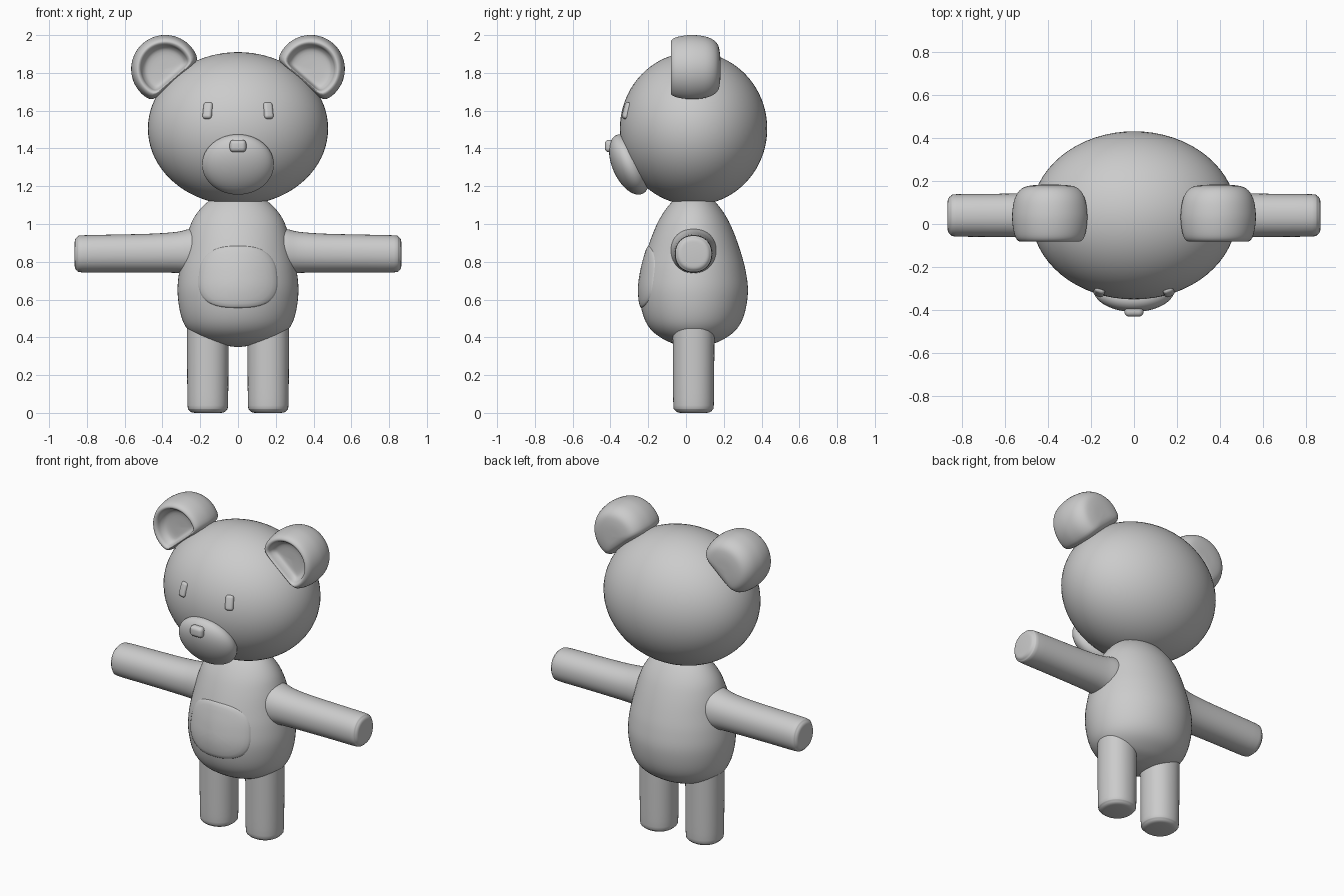
import bpy, bmesh, math
from mathutils import Vector, Matrix

if "Cube" in bpy.data.objects:
    bpy.data.objects.remove(bpy.data.objects["Cube"])

CY = 0.04  # depth of the body axis
grey = bpy.data.materials.new("plain_grey")
grey.diffuse_color = (0.6, 0.6, 0.6, 1)
grey.use_nodes = True
grey.node_tree.nodes["Principled BSDF"].inputs["Base Color"].default_value = grey.diffuse_color


def finish(name, bm, angle=50):
    bmesh.ops.recalc_face_normals(bm, faces=bm.faces[:])
    me = bpy.data.meshes.new(name)
    bm.to_mesh(me)
    bm.free()
    ob = bpy.data.objects.new(name, me)
    bpy.context.collection.objects.link(ob)
    me.materials.append(grey)
    bpy.ops.object.select_all(action='DESELECT')
    ob.select_set(True)
    bpy.context.view_layer.objects.active = ob
    bpy.ops.object.shade_smooth_by_angle(angle=math.radians(angle))
    return ob


def loft(name, rings):
    """Skin a list of closed rings and cap both ends."""
    bm = bmesh.new()
    vs = [[bm.verts.new(p) for p in r] for r in rings]
    n = len(vs[0])
    for a, b in zip(vs, vs[1:]):
        for i in range(n):
            j = (i + 1) % n
            bm.faces.new((a[i], a[j], b[j], b[i]))
    bm.faces.new(vs[0])
    bm.faces.new(vs[-1])
    return finish(name, bm)


def smooth_path(pts, steps=5):
    """Catmull-Rom resampling of a short profile."""
    P = [Vector(p) for p in pts]
    P = [2 * P[0] - P[1]] + P + [2 * P[-1] - P[-2]]
    out = []
    for a, b, c, d in zip(P, P[1:], P[2:], P[3:]):
        for k in range(steps):
            t = k / steps
            out.append(0.5 * (2 * b + (c - a) * t + (2 * a - 5 * b + 4 * c - d) * t * t
                              + (3 * b - a - 3 * c + d) * t ** 3))
    return out + [P[-2]]


def unit(n=48, e=2.0):
    """Unit superellipse outline."""
    out = []
    for i in range(n):
        c, s = math.cos(2 * math.pi * i / n), math.sin(2 * math.pi * i / n)
        k = (abs(c) ** e + abs(s) ** e) ** (-1 / e)
        out.append((c * k, s * k))
    return out


def ellipsoid(name, loc, radii, tilt=0.0):
    bm = bmesh.new()
    bmesh.ops.create_uvsphere(bm, u_segments=64, v_segments=40, radius=1)
    bm.transform(Matrix.Translation(loc) @ Matrix.Rotation(tilt, 4, 'X') @ Matrix.Diagonal((*radii, 1)))
    return finish(name, bm)


def rounded_box(name, loc, size, bevel, tilt=0.0, turn=0.0):
    bm = bmesh.new()
    bmesh.ops.create_cube(bm, size=1)
    bm.transform(Matrix.Diagonal((*size, 1)))
    bmesh.ops.bevel(bm, geom=bm.edges[:], offset=bevel, segments=5, profile=0.5, affect='EDGES')
    bm.transform(Matrix.Translation(loc) @ Matrix.Rotation(turn, 4, 'Z') @ Matrix.Rotation(tilt, 4, 'X'))
    return finish(name, bm)


# Head, muzzle and nose
ellipsoid("head", (0, CY, 1.505), (0.477, 0.39, 0.405))
ellipsoid("muzzle", (0, -0.30, 1.315), (0.19, 0.09, 0.17), math.radians(24))
rounded_box("nose", (0, -0.405, 1.413), (0.088, 0.05, 0.066), 0.022)

# Body: (height, half width, half depth)
body = smooth_path([(0.35, 0.02, 0.02), (0.36, 0.09, 0.08), (0.385, 0.19, 0.15), (0.44, 0.265, 0.225),
                    (0.52, 0.303, 0.268), (0.64, 0.32, 0.288), (0.75, 0.311, 0.276), (0.85, 0.29, 0.25),
                    (0.95, 0.266, 0.215), (1.03, 0.235, 0.178), (1.10, 0.18, 0.13), (1.16, 0.10, 0.07)])
loft("body", [[(rx * c, CY + ry * s, z) for c, s in unit(64)] for z, rx, ry in body])


def belly_y(x, z):
    """Front surface of the body."""
    for (z0, a0, b0), (z1, a1, b1) in zip(body, body[1:]):
        if z0 <= z <= z1:
            t = (z - z0) / (z1 - z0)
            a, b = a0 + (a1 - a0) * t, b0 + (b1 - b0) * t
            return CY - b * math.sqrt(max(0, 1 - (x / a) ** 2))


# Tummy patch, a thin raised panel following the belly
patch = []
for s, h in [(1, -0.008), (0.99, 0.001), (0.95, 0.005), (0.85, 0.007), (0.7, 0.007), (0.5, 0.007),
             (0.3, 0.007), (0.1, 0.007), (0.01, 0.007)]:
    ring = []
    for u, v in unit(64, 2.7):
        x, z = 0.21 * s * u * (1 - 0.06 * v), 0.72 + 0.165 * s * v
        ring.append((x, belly_y(x, z) - h, z))
    patch.append(ring)
loft("tummy_patch", patch)

# Ear outline: a circle with a softened flat side towards the head
EAR = Vector((0.385, 0, 1.82))
out_dir = math.radians(131 - 90)


def ear_outline(n=64):
    pts = []
    for i in range(n):
        t = 2 * math.pi * i / n
        r = 0.18
        d = -math.cos(t)
        if d > 0:
            r = (r ** -9 + (0.085 / max(d, 0.05)) ** -9) ** (-1 / 9)
        pts.append((r * math.sin(t + out_dir), r * math.cos(t + out_dir)))
    return pts


# Ear rings: (scale, depth) from the back, round the rim, into the dished front
ear_rings = smooth_path([(0.02, 0.183), (0.45, 0.18), (0.75, 0.165), (0.93, 0.12), (1.0, 0.05), (0.985, -0.01),
                         (0.92, -0.06), (0.82, -0.08), (0.73, -0.072), (0.66, -0.045), (0.5, -0.025),
                         (0.02, -0.02)], 4)

for side, word in ((-1, "right"), (1, "left")):
    loft(word + "_ear", [[(side * (EAR.x + s * x), y, EAR.z + s * z) for x, z in ear_outline()]
                         for s, y in ear_rings])
    rounded_box(word + "_eye", (side * 0.16, -0.312, 1.60), (0.05, 0.035, 0.09), 0.016,
                math.radians(-16), math.radians(side * 20))
    # Arm: (distance from centre, radius, height)
    arm = smooth_path([(0.15, 0.128, 0.858), (0.25, 0.12, 0.855), (0.32, 0.109, 0.85), (0.45, 0.103, 0.846),
                       (0.65, 0.1, 0.844), (0.825, 0.098, 0.842), (0.85, 0.09, 0.842), (0.862, 0.077, 0.842),
                       (0.865, 0.06, 0.842)], 3)
    loft(word + "_arm", [[(side * x, CY + r * c, z + r * s) for c, s in unit(48, 2.15)] for x, r, z in arm])
    # Leg: (height, radius)
    leg = smooth_path([(0.0, 0.07), (0.004, 0.087), (0.016, 0.1), (0.04, 0.107), (0.2, 0.109),
                       (0.5, 0.111)], 3)
    loft(word + "_leg", [[(side * 0.16 + r * c, CY + r * s, z) for c, s in unit(48, 2.15)] for z, r in leg])
